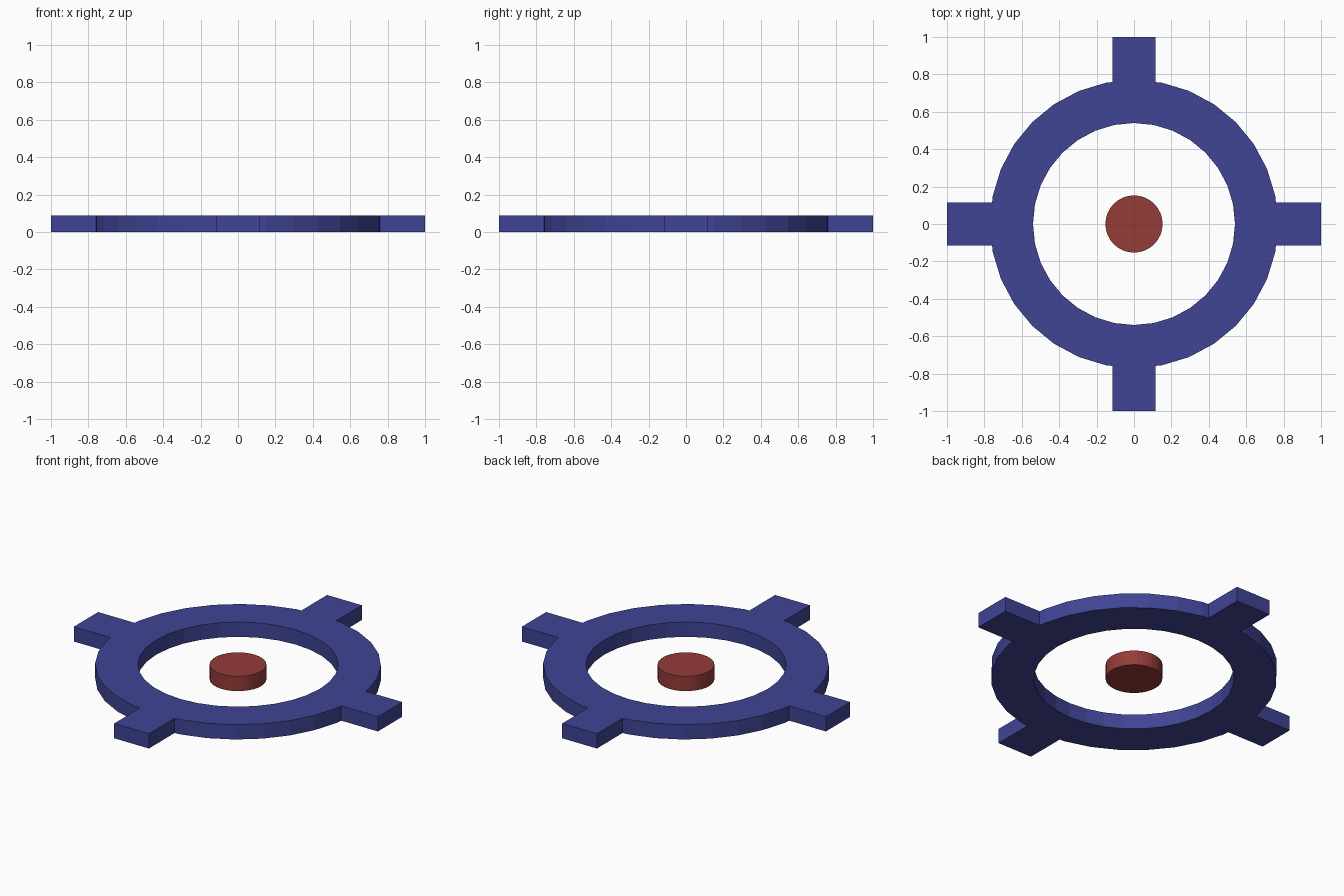
import bpy, bmesh
from math import cos, sin, pi
from mathutils import Matrix, Vector

if "Cube" in bpy.data.objects:
    bpy.data.objects.remove(bpy.data.objects["Cube"])

HEIGHT = 0.088
SIDES = 32
R_OUT, R_IN = 0.77, 0.54
TAB_HALF, TAB_END = 0.114, 1.0


def material(name, color):
    mat = bpy.data.materials.new(name)
    mat.diffuse_color = color
    mat.use_nodes = True
    mat.node_tree.nodes["Principled BSDF"].inputs["Base Color"].default_value = mat.diffuse_color
    return mat


def finish(bm, name, mat):
    bmesh.ops.remove_doubles(bm, verts=bm.verts, dist=1e-5)
    # Raise the flat outline into a solid plate
    top = bmesh.ops.extrude_face_region(bm, geom=bm.faces[:], use_keep_orig=True)
    verts = [g for g in top["geom"] if isinstance(g, bmesh.types.BMVert)]
    bmesh.ops.translate(bm, verts=verts, vec=(0, 0, HEIGHT))
    bmesh.ops.recalc_face_normals(bm, faces=bm.faces)
    mesh = bpy.data.meshes.new(name)
    bm.to_mesh(mesh)
    bm.free()
    mesh.materials.append(mat)
    obj = bpy.data.objects.new(name, mesh)
    bpy.context.collection.objects.link(obj)
    return obj


def polar(r, k):
    a = 2 * pi * k / SIDES
    return Vector((r * cos(a), r * sin(a), 0))


# Ring with four tabs: one quarter outline, turned four times
bm = bmesh.new()
edge_a, edge_b = polar(R_OUT, 0), polar(R_OUT, 1)
join_x = edge_a.lerp(edge_b, TAB_HALF / edge_b.y).x
for q in range(4):
    turn = Matrix.Rotation(q * pi / 2, 3, 'Z')

    def face(*points):
        bm.faces.new([bm.verts.new(turn @ Vector(p)) for p in points])

    jl, jr = (join_x, -TAB_HALF, 0), (join_x, TAB_HALF, 0)
    # Ring piece behind the tab, then the tab
    face(polar(R_IN, -1), polar(R_OUT, -1), jl, jr, polar(R_OUT, 1),
         polar(R_IN, 1), polar(R_IN, 0))
    face(jl, (TAB_END, -TAB_HALF, 0), (TAB_END, TAB_HALF, 0), jr)
    # Plain ring segments
    for k in range(1, SIDES // 4 - 1):
        face(polar(R_IN, k), polar(R_OUT, k), polar(R_OUT, k + 1), polar(R_IN, k + 1))
finish(bm, "tabbed_ring", material("blue", (0.05, 0.058, 0.30, 1)))

# Centre disc
bm = bmesh.new()
bmesh.ops.create_circle(bm, cap_ends=True, segments=SIDES, radius=0.153)
finish(bm, "centre_disc", material("red", (0.30, 0.045, 0.04, 1)))
